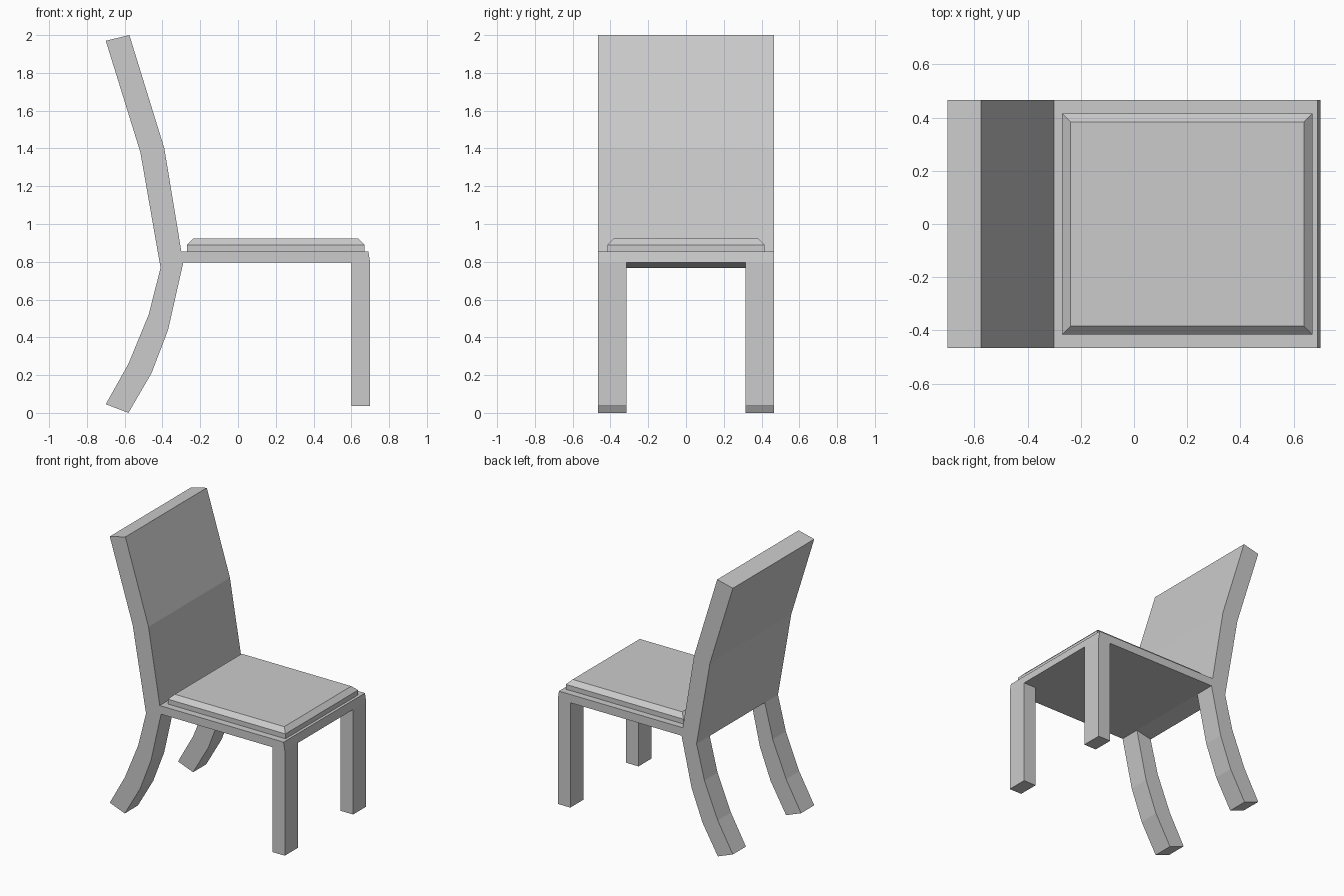
import bpy, bmesh

if "Cube" in bpy.data.objects:
    bpy.data.objects.remove(bpy.data.objects["Cube"])

# (x, z) outline of the backrest and seat slab; first edge is the back leg socket
BODY = [(-0.41, 0.768), (-0.29, 0.795), (0.60, 0.795), (0.70, 0.795), (0.69, 0.855),
        (-0.30, 0.855), (-0.39, 1.40), (-0.575, 2.0), (-0.70, 1.97), (-0.517, 1.38)]
STATIONS = [-0.465, -0.315, 0.315, 0.465]   # y lines: outer sides and inner leg faces

# Successive leg cross-sections going down: (rear x, z), (front x, z)
BACK_LEG = [((-0.473, 0.52), (-0.37, 0.44)),
            ((-0.58, 0.26), (-0.457, 0.212)),
            ((-0.70, 0.046), (-0.58, 0.0))]
FRONT_LEG = [((0.60, 0.037), (0.70, 0.037))]


def finish(bm, name):
    bmesh.ops.recalc_face_normals(bm, faces=bm.faces[:])
    mesh = bpy.data.meshes.new(name)
    bm.to_mesh(mesh)
    bm.free()
    obj = bpy.data.objects.new(name, mesh)
    bpy.context.collection.objects.link(obj)
    return obj


def extrude(bm, face):
    """Extrude one face in place and return the new end face."""
    res = bmesh.ops.extrude_face_region(bm, geom=[face])
    return next(g for g in res["geom"] if isinstance(g, bmesh.types.BMFace))


def grow_leg(bm, face, sections):
    for rear, front in sections:
        face = extrude(bm, face)
        mid = face.calc_center_median().x
        for v in face.verts:
            v.co.x, v.co.z = rear if v.co.x < mid else front


# Chair frame: body outline lofted across the width, legs grown from its underside
bm = bmesh.new()
rings = [[bm.verts.new((x, y, z)) for x, z in BODY] for y in STATIONS]
n = len(BODY)
sides = [[bm.faces.new((a[i], a[(i + 1) % n], b[(i + 1) % n], b[i])) for i in range(n)]
         for a, b in zip(rings, rings[1:])]
bm.faces.new(rings[0])
bm.faces.new(rings[-1])
for band in (sides[0], sides[2]):
    grow_leg(bm, band[0], BACK_LEG)
    grow_leg(bm, band[2], FRONT_LEG)
bmesh.ops.recalc_face_normals(bm, faces=bm.faces[:])
bmesh.ops.dissolve_limit(bm, angle_limit=0.01, verts=bm.verts[:], edges=bm.edges[:])
finish(bm, "chair_frame")

# Seat cushion: slab with a chamfered top
bm = bmesh.new()
cx, hx, hy = 0.20, 0.47, 0.415
face = bm.faces.new([bm.verts.new((cx + sx * hx, sy * hy, 0.855))
                     for sx, sy in ((-1, -1), (1, -1), (1, 1), (-1, 1))])
bottom = face.copy()
for z, inset in ((0.89, 0), (0.922, 0.032)):
    face = extrude(bm, face)
    for v in face.verts:
        v.co.x += inset if v.co.x < cx else -inset
        v.co.y += inset if v.co.y < 0 else -inset
        v.co.z = z
bmesh.ops.remove_doubles(bm, verts=bm.verts[:], dist=0.0001)
finish(bm, "seat_cushion")
